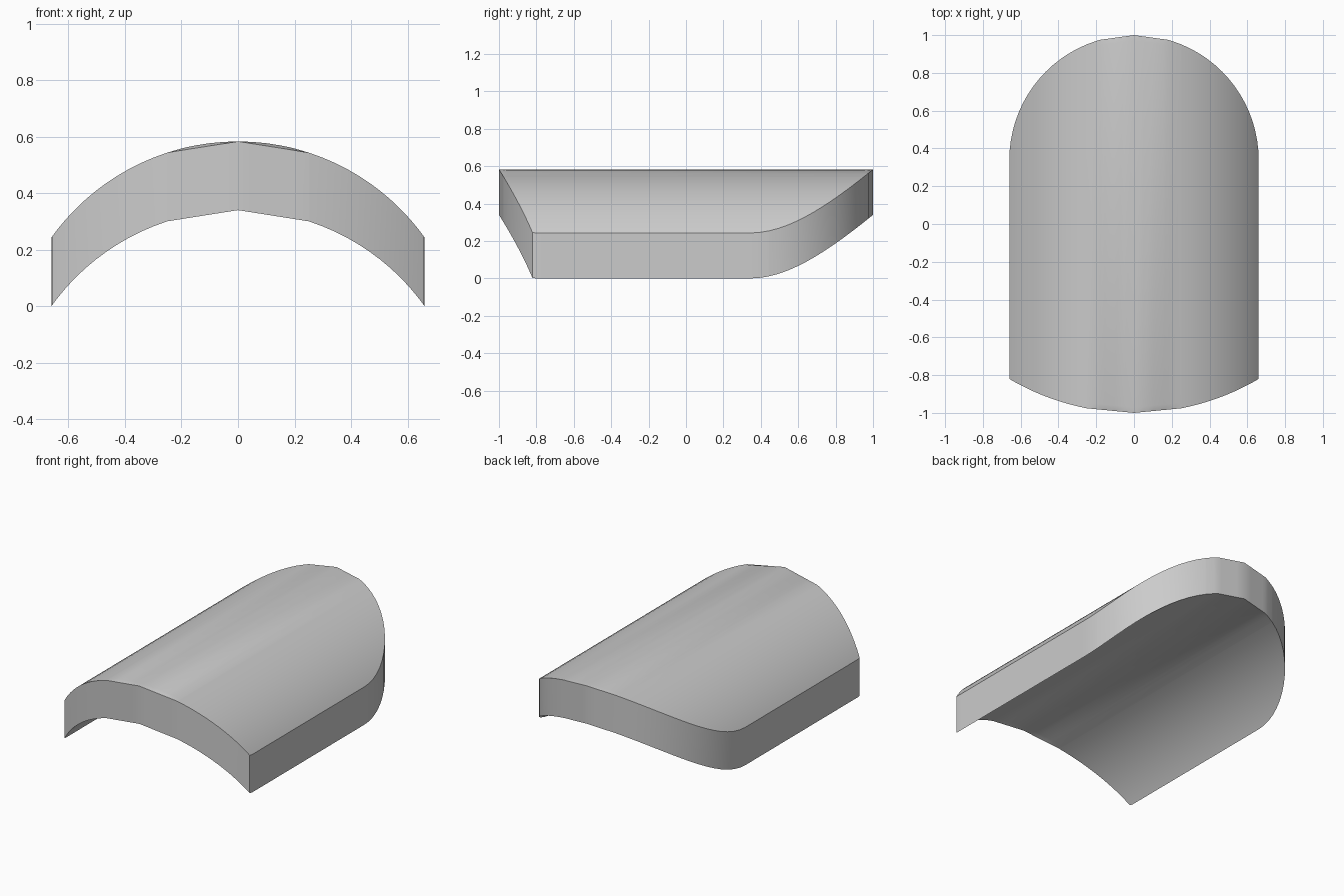
import bpy, bmesh, math

cube = bpy.data.objects.get("Cube")
if cube:
    bpy.data.objects.remove(cube, do_unlink=True)

HALF, RISE, THICK = 0.66, 0.34, 0.243
FRONT_KINK, BACK_KINK = 0.25, 0.18


def drop(x, sag):
    """Fall of a circular arc with the given sagitta over the half width."""
    r = (HALF ** 2 + sag ** 2) / (2 * sag)
    return r - math.sqrt(r * r - x * x)


def crown(x):
    return RISE - drop(x, RISE)


def front(x):
    return -1 + drop(x, 0.18)


def back(x):
    return 0.34 + math.sqrt(max(HALF ** 2 - x * x, 0))


def chord(f, x, kink):
    """Follow f, but run straight from the middle to the kink."""
    x = abs(x)
    if x >= kink:
        return f(x)
    return f(0) + (f(kink) - f(0)) * x / kink


# Columns across the width, denser toward the rounded sides
steps = 20
xs = {round(HALF * math.sin(math.pi / 2 * i / steps), 4) for i in range(steps + 1)}
xs |= {FRONT_KINK, BACK_KINK, 0.652}
xs = sorted({s * x for x in xs for s in (-1, 1)})

# Arched plate: matching upper and lower skins joined by vertical walls
bm = bmesh.new()
upper, lower = [], []
for x in xs:
    yf, yb = chord(front, x, FRONT_KINK), chord(back, x, BACK_KINK)
    if abs(x) > HALF - 0.001:
        yf += 0.02                       # eased front corner
    rows = [(yf, chord(crown, x, FRONT_KINK)), (yf + 0.03, crown(x)),
            (yb - 0.03, crown(x)), (yb, chord(crown, x, BACK_KINK))]
    upper.append([bm.verts.new((x, y, z + THICK)) for y, z in rows])
    lower.append([bm.verts.new((x, y, z)) for y, z in rows])

for i in range(len(xs) - 1):
    for j in range(3):
        for skin in (upper, lower):
            bm.faces.new((skin[i][j], skin[i + 1][j], skin[i + 1][j + 1], skin[i][j + 1]))
    for j in (0, 3):
        bm.faces.new((upper[i][j], upper[i + 1][j], lower[i + 1][j], lower[i][j]))
for i in (0, -1):
    for j in range(3):
        bm.faces.new((upper[i][j], upper[i][j + 1], lower[i][j + 1], lower[i][j]))
bmesh.ops.recalc_face_normals(bm, faces=bm.faces)

mesh = bpy.data.meshes.new("arched_plate")
bm.to_mesh(mesh)
bm.free()
plate = bpy.data.objects.new("arched_plate", mesh)
bpy.context.collection.objects.link(plate)

# Plain grey finish
grey = bpy.data.materials.new("light_grey")
grey.use_nodes = True
colour = (0.6, 0.6, 0.6, 1)
grey.diffuse_color = colour
grey.node_tree.nodes["Principled BSDF"].inputs["Base Color"].default_value = colour
mesh.materials.append(grey)

bpy.context.view_layer.objects.active = plate
plate.select_set(True)
bpy.ops.object.shade_smooth_by_angle(angle=math.radians(30))
